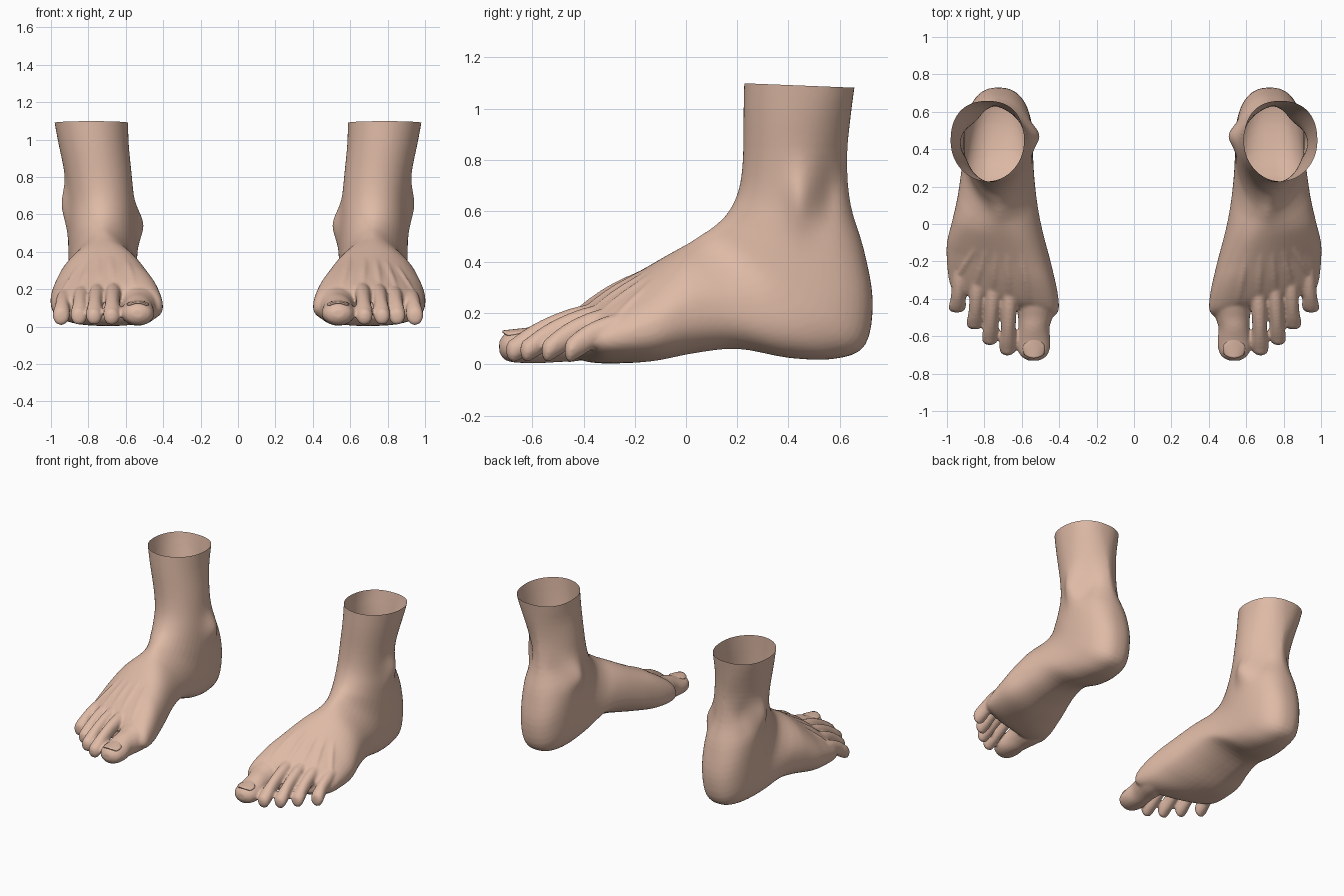
import bpy, bmesh, math
from mathutils import Vector
from mathutils.bvhtree import BVHTree

if "Cube" in bpy.data.objects:
    bpy.data.objects.remove(bpy.data.objects["Cube"])

skin = bpy.data.materials.new("skin")
skin.diffuse_color = (0.735, 0.49, 0.38, 1)
skin.use_nodes = True
skin.node_tree.nodes["Principled BSDF"].inputs["Base Color"].default_value = skin.diffuse_color

# Foot sections from shin to ball: front/top (y, z), back/sole (y, z), inner x, outer x, arch
SECTIONS = [
    (.23, 1.20, .675, 1.20, .588, 1.0, 0),
    (.225, 1.0, .645, .98, .585, .962, 0),
    (.222, .80, .630, .80, .567, .922, 0),
    (.205, .68, .645, .62, .555, .905, 0),
    (.165, .595, .695, .45, .545, .907, 0),
    (.11, .54, .730, .25, .540, .907, 0),
    (.07, .513, .700, .075, .540, .907, 0),
    (.04, .493, .580, .022, .538, .912, 0),
    (.01, .473, .400, .022, .530, .927, .02),
    (-.03, .45, .20, .055, .512, .947, .06),
    (-.08, .42, .03, .040, .485, .972, .06),
    (-.19, .35, -.14, .010, .440, 1.0, .03),
    (-.30, .285, -.27, .004, .410, 1.0, 0),
    (-.39, .22, -.38, .012, .402, .987, 0),
    (-.43, .165, -.43, .050, .430, .965, 0),
]


def spline(rows, steps):
    """Smooth interpolation through rows of numbers."""
    out = []
    for i in range(len(rows) - 1):
        a, b = rows[max(i - 1, 0)], rows[i]
        c, d = rows[i + 1], rows[min(i + 2, len(rows) - 1)]
        for s in range(steps):
            t = s / steps
            out.append([.5 * (2 * q + (r - p) * t + (2 * p - 5 * q + 4 * r - u) * t * t
                              + (3 * q - p - 3 * r + u) * t ** 3)
                        for p, q, r, u in zip(a, b, c, d)])
    out.append(list(rows[-1]))
    return out


def loft(bm, rings):
    """Closed skin over a list of point rings."""
    vs = [[bm.verts.new(p) for p in r] for r in rings]
    n = len(vs[0])
    for a, b in zip(vs, vs[1:]):
        for i in range(n):
            bm.faces.new((a[i], a[(i + 1) % n], b[(i + 1) % n], b[i]))
    bm.faces.new(vs[0][::-1])
    bm.faces.new(vs[-1])


def section(row):
    fy, fz, by, bz, xi, xo, arch = row
    cx, hw = (xi + xo) / 2, (xo - xi) / 2
    # forward sections slant toward the big toe, the tendon above the heel is narrow
    fwd = min(1, max(0, (.12 - fy) / .35))
    mid = .5 - .07 * fwd
    low = .82 + .6 * math.exp(-((bz - .74) / .2) ** 2)
    ridge = 1 + .22 * math.exp(-((fy - .08) / .08) ** 2)
    pts = []
    for i in range(48):
        a = 2 * math.pi * i / 48
        c, s = math.cos(a), math.sin(a)
        e = (ridge - (.2 * fwd if c < 0 else 0)) if s > 0 else low
        u = math.copysign(abs(c) ** e, c)
        v = math.copysign(abs(s) ** (1 if s > 0 else min(low, 1)), s)
        x = cx + hw * (u - .19 * fwd * max(0, v) ** 2)
        f = mid + v * (1 - mid if v > 0 else mid)
        y = by + (fy - by) * f + .25 * fwd * (x - cx)
        z = bz + (fz - bz) * f + arch * max(0, -v) * max(0, .3 - u)
        pts.append((x, y, z))
    return pts


def tube(bm, path):
    """Tube along y; path rows are x, y, z, half width, half height."""
    loft(bm, [[(x + rx * math.cos(a * math.pi / 10), y, z + rz * math.sin(a * math.pi / 10))
               for a in range(20)] for x, y, z, rx, rz in path])


# Ankle, heel and instep
bm = bmesh.new()
loft(bm, [section(r) for r in spline(SECTIONS, 4)])
bmesh.ops.recalc_face_normals(bm, faces=bm.faces)
tree = BVHTree.FromBMesh(bm)


def top(x, y):
    hit = tree.ray_cast(Vector((x, y, .9)), Vector((0, 0, -1)))[0]
    return hit.z if hit else .2


# Big toe
tube(bm, spline([
    (.515, -.32, .125, .095, .09), (.522, -.42, .113, .108, .100),
    (.528, -.50, .097, .092, .088), (.535, -.56, .087, .083, .082),
    (.536, -.63, .073, .090, .068), (.536, -.68, .070, .083, .061),
    (.536, -.71, .069, .065, .050), (.536, -.73, .069, .03, .022)], 4))

# Small toes: root x, root y, tip x, tip y, radius
TOES = [(.664, -.36, .677, -.702, .042), (.750, -.33, .772, -.647, .041),
        (.834, -.30, .852, -.563, .042), (.925, -.25, .948, -.473, .043)]
for x0, y0, x1, y1, r in TOES:
    zb = top(x0, y0) - .052
    rows = []
    # along, width and depth of the root, knuckle, pad and tip
    for t, k, d in ((0, .9, 1), (.25, .97, 1.1), (.5, .93, 1.25), (.68, .95, 1.3),
                    (.82, 1.07, 1.25), (.92, 1.02, 1.15), (.97, .78, .9), (1, .35, .45)):
        rows.append((x0 + (x1 - x0) * t, y0 + (y1 - y0) * t,
                     zb + (.056 - zb) * min(1, t / .92) ** 1.4, r * k, r * d))
    tube(bm, spline(rows, 3))

# Tendons fanning over the instep
for x0, y0 in [(.555, -.40)] + [t[:2] for t in TOES]:
    rows = []
    for i in range(9):
        t = i / 8
        x, y = .70 + (x0 - .70) * (.6 + .4 * t), -.12 + (y0 + .10) * t
        rows.append((x, y, top(x, y) - .024 + .013 * math.sin(math.pi * t * .8), .022, .02))
    tube(bm, rows)
bmesh.ops.recalc_face_normals(bm, faces=bm.faces)


def add_object(name, bm):
    me = bpy.data.meshes.new(name)
    bm.to_mesh(me)
    bm.free()
    me.materials.append(skin)
    ob = bpy.data.objects.new(name, me)
    bpy.context.collection.objects.link(ob)
    return ob


# Fuse the parts into one smooth skin
foot = add_object("foot", bm)
rem = foot.modifiers.new("fuse", 'REMESH')
rem.mode = 'VOXEL'
rem.voxel_size = .009
smo = foot.modifiers.new("soften", 'SMOOTH')
smo.factor = .5
smo.iterations = 6
dg = bpy.context.evaluated_depsgraph_get()
fused = bpy.data.meshes.new_from_object(foot.evaluated_get(dg))
foot.modifiers.clear()

# Ankle bones and the hollows behind them: side, y, z, y spread, z spread, height
BUMPS = [(-1, .475, .55, .07, .10, .043), (-1, .59, .60, .045, .09, -.015),
         (1, .445, .65, .06, .11, .038), (1, .56, .67, .045, .10, -.02)]
bm = bmesh.new()
bm.from_mesh(fused)
for v in bm.verts:
    y, z = v.co.y, v.co.z
    side = 1 if v.co.x > .73 else -1
    blend = min(1, abs(v.co.x - .73) / .08)
    for s, by, bz, sy, sz, h in BUMPS:
        if s == side:
            v.co.x += s * blend * h * math.exp(-((y - by) / sy) ** 2 - ((z - bz) / sz) ** 2)

# Open the leg at the top
bmesh.ops.bisect_plane(bm, geom=bm.verts[:] + bm.edges[:] + bm.faces[:],
                       plane_co=(0, .45, 1.09), plane_no=(0, .04, 1), clear_outer=True)
bm.to_mesh(foot.data)
bm.free()

# Big toenail
bm = bmesh.new()
bmesh.ops.create_grid(bm, x_segments=12, y_segments=10, size=1)
for v in bm.verts:
    u, w = v.co.x, v.co.y
    # disc-like outline with a broad front edge
    width = .060 * math.sqrt(1 - (.62 if w > 0 else .25) * w * w)
    v.co = (.535 + u * width, -.664 + .054 * w * (1 - .35 * u * u),
            .139 - .016 * u * u + .006 * w)
nail = add_object("big_toenail", bm)
sol = nail.modifiers.new("thickness", 'SOLIDIFY')
sol.thickness = .009

# Matching pair
for ob in (foot, nail):
    ob.data.polygons.foreach_set("use_smooth", [True] * len(ob.data.polygons))
    mir = ob.modifiers.new("pair", 'MIRROR')
    mir.use_mirror_merge = False
